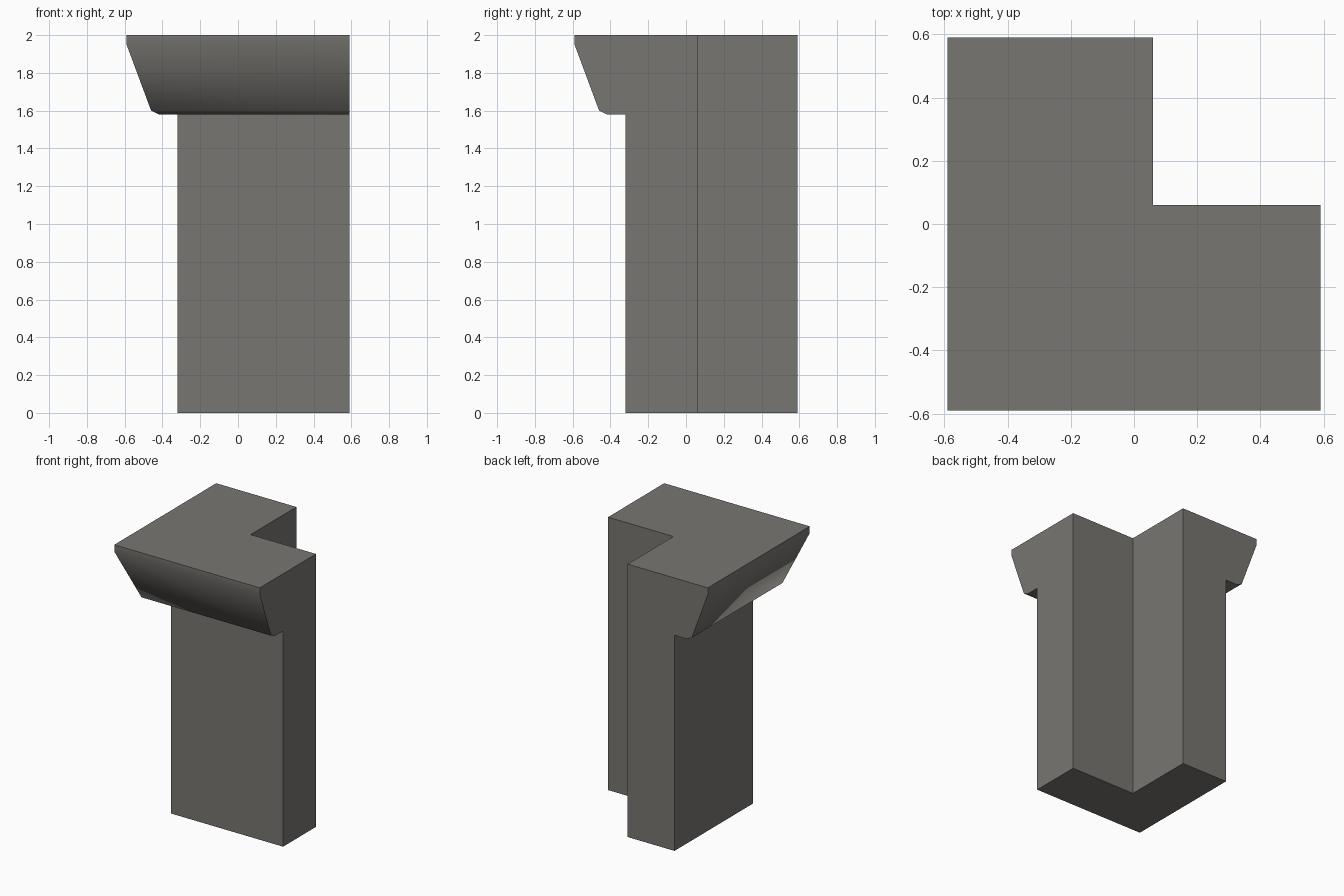
import bpy, bmesh, math

if "Cube" in bpy.data.objects:
    bpy.data.objects.remove(bpy.data.objects["Cube"])

# Wall and cornice cross-section: (offset across the wall, height)
INNER, END = 0.06, 0.59
profile = [(INNER, 0.0), (-0.32, 0.0), (-0.32, 1.58), (-0.42, 1.58),
           (-0.46, 1.60), (-0.59, 1.95), (-0.59, 2.0), (INNER, 2.0)]

stone = bpy.data.materials.new("warm grey stone")
stone.diffuse_color = (0.19, 0.182, 0.168, 1)
stone.use_nodes = True
stone.node_tree.nodes["Principled BSDF"].inputs["Base Color"].default_value = stone.diffuse_color

# Sweep the section along an L path with a mitred corner
bm = bmesh.new()
rings = [
    [bm.verts.new((END, d, z)) for d, z in profile],   # right end
    [bm.verts.new((d, d, z)) for d, z in profile],     # mitred corner
    [bm.verts.new((d, END, z)) for d, z in profile],   # back end
]
n = len(profile)
for a, b in zip(rings, rings[1:]):
    for i in range(n):
        j = (i + 1) % n
        bm.faces.new((a[i], a[j], b[j], b[i]))

# End caps
bm.faces.new(rings[0])
bm.faces.new(rings[-1][::-1])
bmesh.ops.recalc_face_normals(bm, faces=bm.faces)

mesh = bpy.data.meshes.new("corner_wall_with_cornice")
bm.to_mesh(mesh)
bm.free()
mesh.materials.append(stone)
wall = bpy.data.objects.new("corner_wall_with_cornice", mesh)
bpy.context.collection.objects.link(wall)

# Soft shading on the cornice, crisp edges elsewhere
bpy.context.view_layer.objects.active = wall
wall.select_set(True)
bpy.ops.object.shade_smooth_by_angle(angle=math.radians(50))
